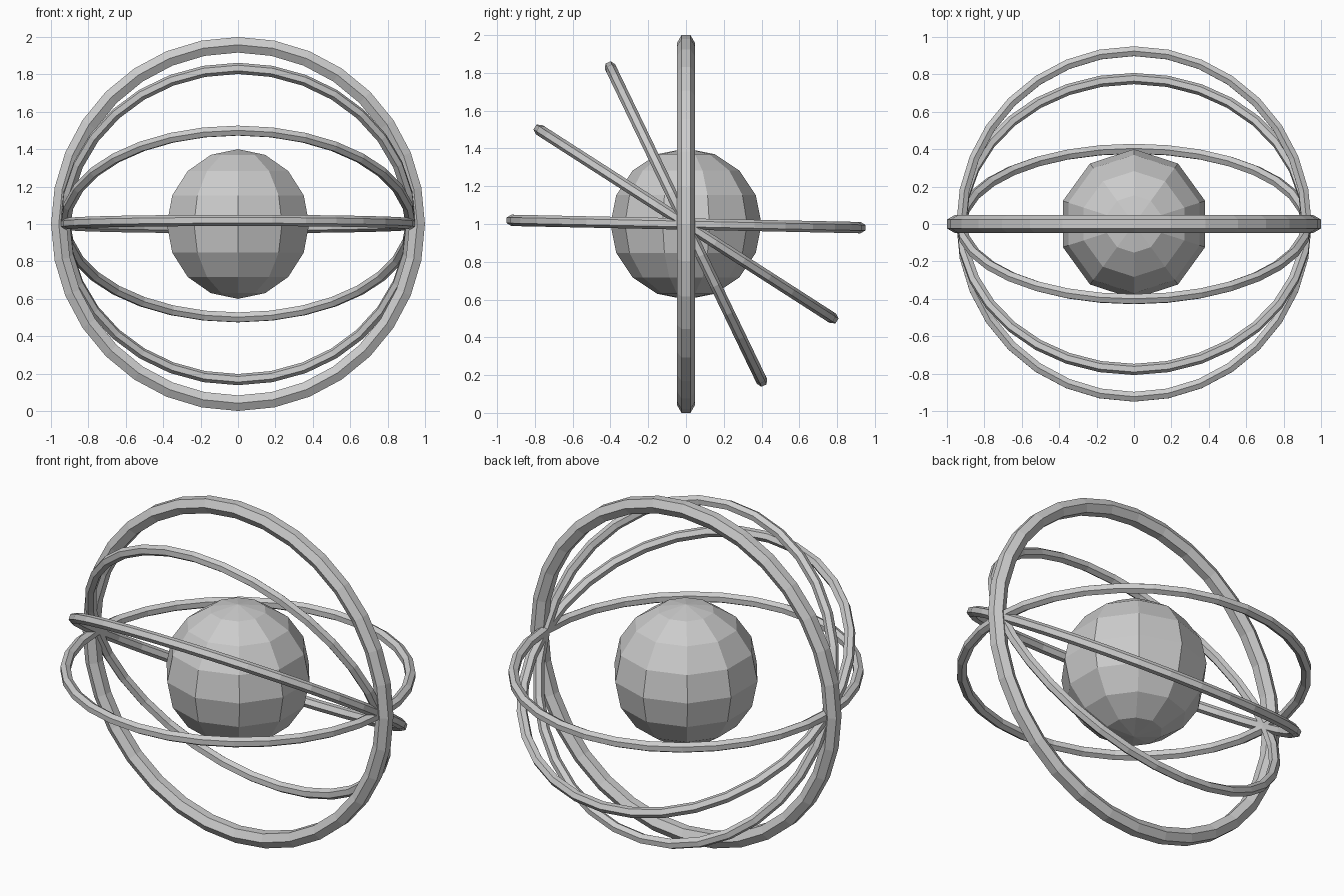
import bpy
import bmesh
from math import sin, cos, pi, tau
from mathutils import Vector

cube = bpy.data.objects.get("Cube")
if cube:
    bpy.data.objects.remove(cube, do_unlink=True)

grey = bpy.data.materials.new("plain_grey")
grey.use_nodes = True
grey.diffuse_color = (0.6, 0.6, 0.6, 1)
grey.node_tree.nodes["Principled BSDF"].inputs["Base Color"].default_value = (0.6, 0.6, 0.6, 1)


def lathe(name, points, axis, steps, closed, tilt=0.0):
    """Spin a profile around an axis through the model's centre."""
    bm = bmesh.new()
    verts = [bm.verts.new(p) for p in points]
    edges = [bm.edges.new(pair) for pair in zip(verts, verts[1:])]
    if closed:
        edges.append(bm.edges.new((verts[-1], verts[0])))
    bmesh.ops.spin(bm, geom=verts + edges, cent=(0, 0, 0), axis=axis,
                   angle=tau, steps=steps, use_duplicate=False)
    bmesh.ops.remove_doubles(bm, verts=bm.verts, dist=0.0005)
    bmesh.ops.recalc_face_normals(bm, faces=bm.faces)
    mesh = bpy.data.meshes.new(name)
    bm.to_mesh(mesh)
    bm.free()
    mesh.materials.append(grey)
    obj = bpy.data.objects.new(name, mesh)
    obj.location.z = 1
    obj.rotation_euler.x = tilt
    bpy.context.collection.objects.link(obj)
    return obj


def ring(name, radius, thickness, tilt):
    """Upright hoop with a six-sided tube, leaned about the shared x axis."""
    corners = [pi / 6 + i * pi / 3 for i in range(6)]
    profile = [Vector((0, thickness * sin(a), radius + thickness * cos(a))) for a in corners]
    return lathe(name, profile, (0, 1, 0), 32, True, tilt)


# Central faceted ball
ROWS = 8
arc = [Vector((0, 0.4 * sin(pi * i / ROWS), 0.4 * cos(pi * i / ROWS))) for i in range(ROWS + 1)]
lathe("core_ball", arc, (0, 0, 1), 10, False)

# Thick upright hoop and three thin hoops fanned about the same axis
ring("main_ring", 0.958, 0.048, 0)
for label, tilt in (("steep", 0.45), ("slanted", 1.0), ("level", 1.55)):
    ring(label + "_ring", 0.924, 0.03, tilt)
